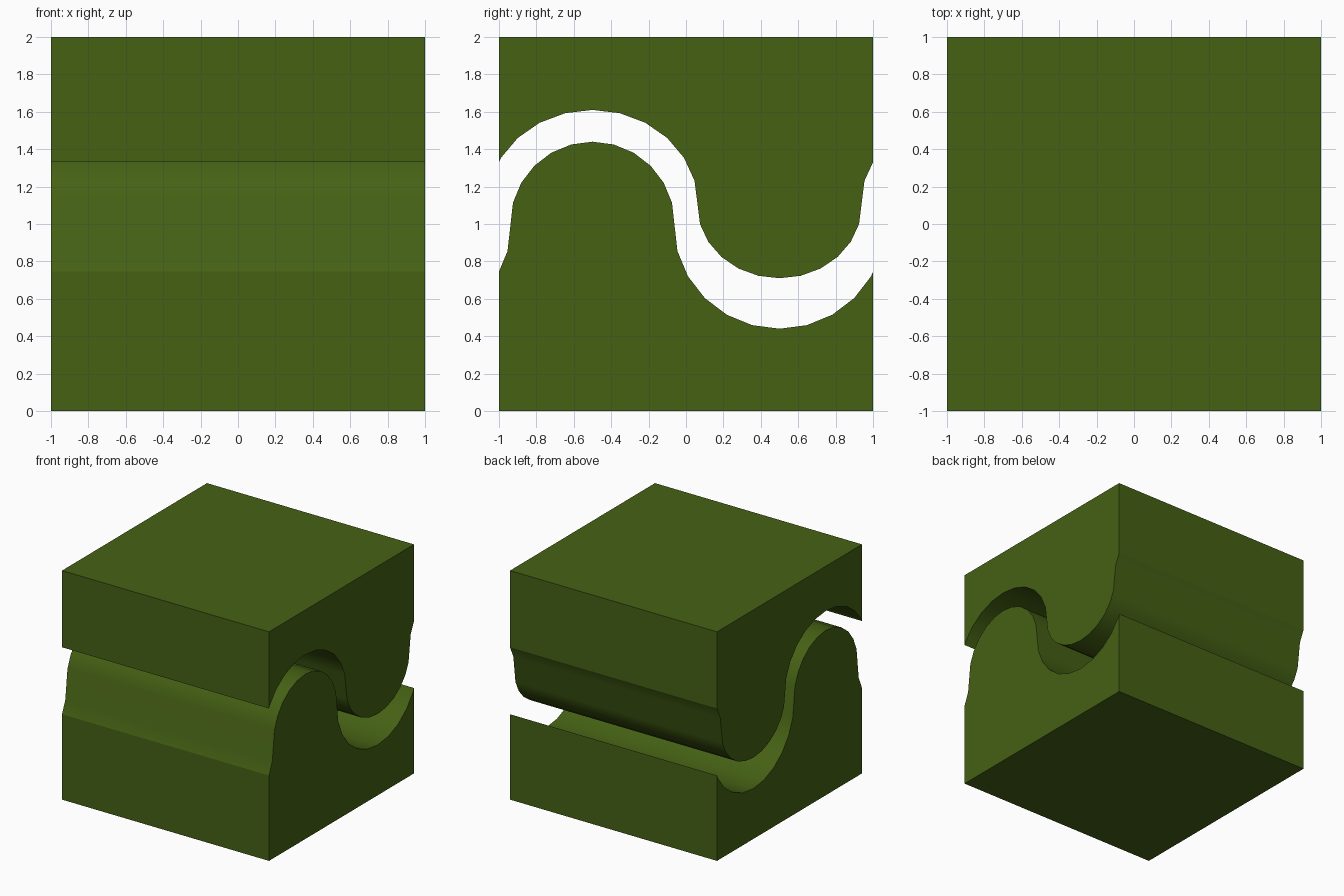
import bpy, bmesh
from math import sin, cos, radians

if "Cube" in bpy.data.objects:
    bpy.data.objects.remove(bpy.data.objects["Cube"])

green = bpy.data.materials.new("green")
green.diffuse_color = (0.06, 0.12, 0.007, 1)
green.use_nodes = True
green.node_tree.nodes["Principled BSDF"].inputs["Base Color"].default_value = green.diffuse_color


def arc(cy, cz, ry, rz, sign):
    # 15 degree steps over a crest (sign 1) or trough (sign -1)
    return [(cy + ry * sin(radians(a)), cz + sign * rz * cos(radians(a)))
            for a in range(-75, 76, 15)]


def clip_start(p, q):
    # point where segment p-q meets y = -1
    t = (-1 - p[0]) / (q[0] - p[0])
    return (-1, p[1] + t * (q[1] - p[1]))


def wave(crest, trough):
    # S-shaped profile repeating every 2 units, cut at y = -1 and y = 1
    pts = arc(-0.5, *crest, 1) + arc(0.5, *trough, -1)
    pts = [(y - 2, z) for y, z in pts[-2:]] + pts + [(y + 2, z) for y, z in pts[:2]]
    inside = [p for p in pts if -1 < p[0] < 1]
    i = pts.index(inside[0])
    end_z = clip_start(pts[i - 1], pts[i])[1]
    return [(-1, end_z)] + inside + [(1, end_z)]


def block(name, profile, flat_z):
    # extrude the side profile along x
    bm = bmesh.new()
    outline = profile + [(1, flat_z), (-1, flat_z)]
    face = bm.faces.new([bm.verts.new((-1, y, z)) for y, z in outline])
    new = bmesh.ops.extrude_face_region(bm, geom=[face])["geom"]
    bmesh.ops.translate(bm, vec=(2, 0, 0),
                        verts=[v for v in new if isinstance(v, bmesh.types.BMVert)])
    bmesh.ops.recalc_face_normals(bm, faces=bm.faces)
    mesh = bpy.data.meshes.new(name)
    bm.to_mesh(mesh)
    bm.free()
    mesh.materials.append(green)
    obj = bpy.data.objects.new(name, mesh)
    bpy.context.collection.objects.link(obj)
    bpy.context.view_layer.objects.active = obj
    obj.select_set(True)
    bpy.ops.object.shade_smooth_by_angle(angle=radians(20))
    obj.select_set(False)


# lower and upper halves with interlocking wavy faces
block("lower_block", wave((1.0, 0.44, 0.44), (1.0, 0.565, 0.56)), 0)
block("upper_block", wave((1.098, 0.565, 0.512), (1.10, 0.44, 0.39)), 2)
